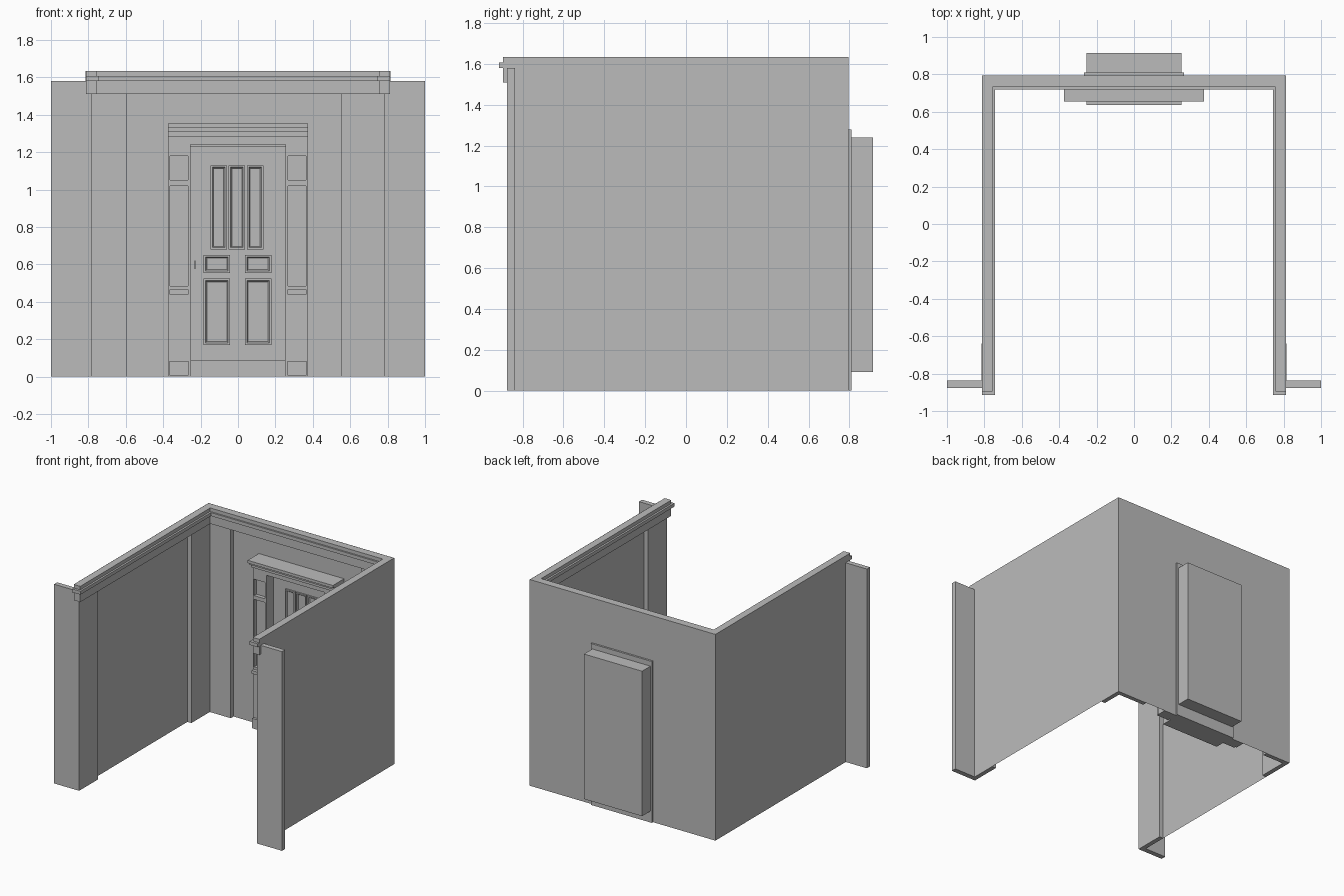
import bpy
import bmesh

if "Cube" in bpy.data.objects:
    bpy.data.objects.remove(bpy.data.objects["Cube"])

GREY = (0.5, 0.5, 0.5, 1)
mat = bpy.data.materials.new("plain grey")
mat.use_nodes = True
mat.diffuse_color = GREY
mat.node_tree.nodes["Principled BSDF"].inputs["Base Color"].default_value = GREY


def finish(name, bm, fix=True):
    if fix:
        bmesh.ops.recalc_face_normals(bm, faces=bm.faces)
    mesh = bpy.data.meshes.new(name)
    bm.to_mesh(mesh)
    bm.free()
    mesh.materials.append(mat)
    obj = bpy.data.objects.new(name, mesh)
    bpy.context.collection.objects.link(obj)
    return obj


def prism(name, outline, z0, z1):
    """Extrude a plan outline from z0 up to z1."""
    bm = bmesh.new()
    face = bm.faces.new([bm.verts.new((x, y, z0)) for x, y in outline])
    ext = bmesh.ops.extrude_face_region(bm, geom=[face])
    verts = [g for g in ext["geom"] if isinstance(g, bmesh.types.BMVert)]
    bmesh.ops.translate(bm, verts=verts, vec=(0, 0, z1 - z0))
    return finish(name, bm)


def box(name, x0, x1, y0, y1, z0, z1):
    return prism(name, [(x0, y0), (x1, y0), (x1, y1), (x0, y1)], z0, z1)


def sheet(name, quads):
    bm = bmesh.new()
    for quad in quads:
        bm.faces.new([bm.verts.new(p) for p in quad])
    bmesh.ops.remove_doubles(bm, verts=bm.verts, dist=0.0001)
    return finish(name, bm, False)


def moulded_panel(name, x0, x1, z0, z1, y):
    """Raised rim with a sloped inner edge around a sunken field."""
    bm = bmesh.new()
    rings = []
    for inset, depth in ((0, 0), (0, -0.012), (0.01, -0.012), (0.017, -0.002)):
        a, b, c, d = x0 + inset, x1 - inset, z0 + inset, z1 - inset
        rings.append([bm.verts.new((px, y + depth, pz))
                      for px, pz in ((a, c), (b, c), (b, d), (a, d))])
    for r, s in zip(rings, rings[1:]):
        for i in range(4):
            j = (i + 1) % 4
            bm.faces.new((r[i], r[j], s[j], s[i]))
    bm.faces.new(rings[-1])
    return finish(name, bm, False)


W, BACK, FRONT, TOP = 0.815, 0.795, -0.84, 1.635
DOOR, SILL, HEAD = 0.255, 0.09, 1.24

# Thin side walls and back wall with the doorway left open
for side, label in ((-1, "right"), (1, "left")):
    quad = [(side * W, FRONT, 0), (side * W, BACK, 0),
            (side * W, BACK, TOP), (side * W, FRONT, TOP)]
    sheet(label + "_wall", [quad if side > 0 else quad[::-1]])


def back_quad(x0, x1, z0, z1):
    return [(x1, BACK, z0), (x0, BACK, z0), (x0, BACK, z1), (x1, BACK, z1)]


sheet("back_wall", [back_quad(-W, -DOOR, 0, TOP), back_quad(DOOR, W, 0, TOP),
                    back_quad(-DOOR, DOOR, 0, SILL),
                    back_quad(-DOOR, DOOR, HEAD, TOP)])


# Crown moulding running round three sides
def crown(name, x, back, front, z0, z1):
    o = W - 0.001
    b = BACK - 0.001
    prism(name, [(-o, front), (-x, front), (-x, back), (x, back),
                 (x, front), (o, front), (o, b), (-o, b)], z0, z1)


crown("crown_band", 0.757, 0.733, -0.896, 1.51, TOP)
crown("crown_bead", 0.742, 0.72, -0.915, 1.58, 1.607)

# Angled pilasters at the open ends and in the back corners
for s, label in ((-1, "right"), (1, "left")):
    ends = [(1, -0.877), (0.78, -0.877), (0.78, -0.64),
            (W, -0.64), (W, -0.838), (1, -0.838)]
    prism(label + "_front_pilaster", [(s * x, y) for x, y in ends], 0, 1.58)
    reach, ret = (0.596, 0.53) if s < 0 else (0.55, 0.6)
    o, b = W - 0.001, BACK - 0.001
    corner = [(o, b), (reach, b), (reach, 0.76), (0.78, 0.76), (0.78, ret), (o, ret)]
    prism(label + "_corner_pilaster", [(s * x, y) for x, y in corner], 0, 1.52)

# Door slab, doorway lining and threshold
FACE = 0.81
box("door_slab", -DOOR, DOOR, FACE, 0.915, SILL, HEAD)
box("threshold_step", -DOOR, DOOR, 0.635, FACE, 0, SILL)
box("door_stop", -DOOR, DOOR, 0.76, FACE, 1.228, HEAD)

# Door panels: three tall, two small, two lower
for i, (x0, x1) in enumerate(((-0.147, -0.06), (-0.05, 0.038), (0.048, 0.135))):
    moulded_panel(f"tall_panel_{i + 1}", x0, x1, 0.68, 1.13, FACE)
for label, x0, x1 in (("right", -0.184, -0.043), ("left", 0.037, 0.178)):
    moulded_panel(label + "_small_panel", x0, x1, 0.555, 0.65, FACE)
    moulded_panel(label + "_lower_panel", x0, x1, 0.17, 0.524, FACE)
box("door_handle", -0.232, -0.226, 0.785, FACE, 0.575, 0.62)

# Sidelight surrounds with recessed panes, sills and plinth blocks
JAMB, PANE = 0.72, 0.75
for s, label in ((-1, "right"), (1, "left")):
    def part(name, a, b, y0, y1, z0, z1):
        x0, x1 = sorted((s * a, s * b))
        box(label + name, x0, x1, y0, y1, z0, z1)

    part("_inner_stile", DOOR, 0.268, JAMB, FACE, 0, 1.28)
    part("_outer_stile", 0.363, 0.374, JAMB, BACK, 0, 1.28)
    part("_sidelight_pane", 0.268, 0.363, PANE, BACK, 0.485, 1.18)
    part("_base_rail", 0.268, 0.363, JAMB, BACK, 0, 0.485)
    part("_middle_rail", 0.268, 0.363, JAMB, BACK, 1.02, 1.05)
    part("_top_rail", 0.268, 0.363, JAMB, BACK, 1.18, 1.28)
    part("_sidelight_sill", 0.265, 0.367, 0.695, JAMB, 0.44, 0.465)
    part("_plinth_block", 0.265, 0.367, 0.70, JAMB, 0.005, 0.083)

# Stepped cornice above the door
box("door_frieze", -DOOR, DOOR, JAMB, FACE, HEAD, 1.28)
for i, (y, z0, z1) in enumerate(((0.7, 1.28, 1.31), (0.675, 1.31, 1.33),
                                 (0.655, 1.33, 1.352))):
    box(f"cornice_step_{i + 1}", -0.374, 0.374, y, BACK, z0, z1)
